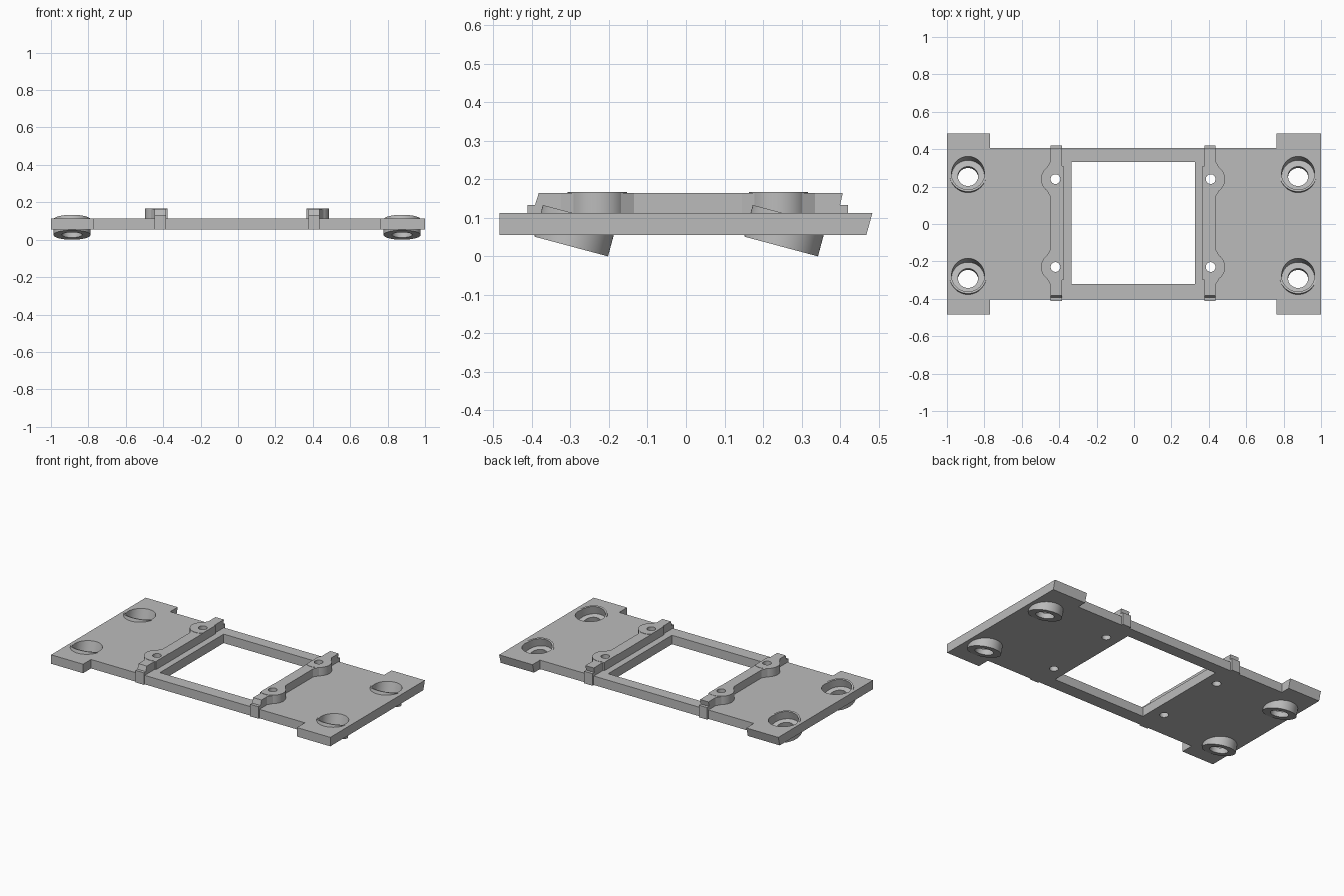
import bpy, math
from math import sin, cos, pi
from mathutils import Matrix, Vector

cube = bpy.data.objects.get("Cube")
if cube:
    bpy.data.objects.remove(cube, do_unlink=True)

grey = bpy.data.materials.new("plain_grey")
grey.use_nodes = True
COLOUR = (0.5, 0.5, 0.5, 1)
grey.diffuse_color = COLOUR
grey.node_tree.nodes["Principled BSDF"].inputs["Base Color"].default_value = COLOUR

MID = -0.005                    # centre line of the symmetric layout
BOTTOM, TOP = 0.055, 0.113      # plate heights
RAIL_TOP = 0.165
TILT = math.radians(15)
SIDES = {"left": 1, "right": -1}
SCREWS = {"front": -0.23, "back": 0.24}
CUPS = {"front": -0.298, "back": 0.247}


def prism(name, outline, low, high, place):
    """Extrude a 2D outline; place maps (a, b, height) to a point."""
    n = len(outline)
    verts = [place(a, b, h) for h in (low, high) for a, b in outline]
    faces = [list(range(n))[::-1], list(range(n, 2 * n))]
    faces += [(i, (i + 1) % n, n + (i + 1) % n, n + i) for i in range(n)]
    mesh = bpy.data.meshes.new(name)
    mesh.from_pydata(verts, [], faces)
    mesh.materials.append(grey)
    obj = bpy.data.objects.new(name, mesh)
    bpy.context.collection.objects.link(obj)
    # consistent outward normals
    import bmesh
    bm = bmesh.new()
    bm.from_mesh(mesh)
    bmesh.ops.recalc_face_normals(bm, faces=bm.faces)
    bm.to_mesh(mesh)
    bm.free()
    return obj


def upright(a, b, h):
    return (a, b, h)


def circle(r, x=0, y=0, n=48):
    return [(x + r * cos(2 * pi * i / n), y + r * sin(2 * pi * i / n)) for i in range(n)]


def rect(x0, x1, y0, y1):
    return [(x0, y0), (x1, y0), (x1, y1), (x0, y1)]


def cut(obj, cutters):
    bpy.context.view_layer.objects.active = obj
    for cutter in cutters:
        mod = obj.modifiers.new("cut", "BOOLEAN")
        mod.operation = "DIFFERENCE"
        mod.solver = "EXACT"
        mod.object = cutter
        bpy.ops.object.modifier_apply(modifier=mod.name)


# Base plate: wide end pads joined by a narrower middle
pad = 0.766
near, far = -0.403, 0.407
outline = [(-1, -0.484), (MID - pad, -0.484), (MID - pad, near), (MID + pad, near),
           (MID + pad, -0.484), (1, -0.484), (1, 0.484), (MID + pad, 0.484),
           (MID + pad, far), (MID - pad, far), (MID - pad, 0.484), (-1, 0.484)]
plate = prism("base_plate", outline, BOTTOM, TOP, upright)
for v in plate.data.vertices:           # back edge of the pads leans inward
    if v.co.y > 0.45 and v.co.z < 0.1:
        v.co.y -= 0.016
window = prism("window_cutter", rect(MID - 0.33, MID + 0.33, -0.32, 0.332), 0, 0.2, upright)
cutters = [window]
plate_cuts = [window]
parts = [plate]

# Rails with screw bosses
RAIL = [(-0.412, BOTTOM), (0.42, BOTTOM), (0.42, 0.133), (0.40, 0.133),
        (0.407, RAIL_TOP), (-0.382, RAIL_TOP), (-0.392, 0.133), (-0.412, 0.133)]
for side, s in SIDES.items():
    def along(a, b, h):
        return (MID + s * h, a, b)

    def mirrored(a, b, h):
        return (MID + s * a, b, h)

    rail = prism(side + "_rail", RAIL, 0.381, 0.441, along)
    strip = prism(side + "_rail_inner_strip", rect(0.372, 0.40, -0.30, 0.31),
                  0.09, RAIL_TOP, mirrored)
    holes = []
    for end, y in SCREWS.items():
        hole = prism("screw_hole_cutter", circle(0.026, 0.415, y, 32), 0, 0.3, mirrored)
        holes.append(hole)
        round_part = [(max(a, 0.372), b) for a, b in circle(0.077, 0.415, y)]
        clean = [p for i, p in enumerate(round_part)
                 if p[0] > 0.372 or round_part[i - 1][0] > 0.372
                 or round_part[(i + 1) % len(round_part)][0] > 0.372]
        boss = prism(f"{side}_{end}_boss", clean, 0.08, RAIL_TOP + 0.002, mirrored)
        flare = prism(f"{side}_{end}_boss_flare",
                      [(0.43, y - 0.095), (0.441, y - 0.095), (0.462, y - 0.06),
                       (0.462, y + 0.06), (0.441, y + 0.095), (0.43, y + 0.095)],
                      0.09, RAIL_TOP, mirrored)
        cut(boss, [hole])
        cut(flare, [hole])
        parts += [boss, flare]
    cut(rail, holes)
    cut(strip, holes)
    plate_cuts += holes
    cutters += holes
    parts += [rail, strip]

    # Tilted cups with a counterbore and a through hole
    for end, y in CUPS.items():
        frame = (Matrix.Translation((MID + s * 0.8825, y, 0.0256))
                 @ Matrix.Rotation(-TILT, 4, "X"))

        def tilted(a, b, h):
            return frame @ Vector((a, b, h))

        cup = prism(f"{side}_{end}_cup", circle(0.099, n=64), 0, 0.085, tilted)
        bore = prism("bore_cutter", circle(0.088, n=64), 0.032, 0.25, tilted)
        through = prism("through_cutter", circle(0.054), -0.1, 0.2, tilted)
        cut(cup, [bore, through])
        plate_cuts += [bore, through]
        cutters += [bore, through]
        parts.append(cup)

cut(plate, plate_cuts)
for c in cutters:
    bpy.data.objects.remove(c, do_unlink=True)

# Smooth round walls, keep hard edges
bpy.ops.object.select_all(action="DESELECT")
for p in parts:
    p.select_set(True)
bpy.context.view_layer.objects.active = plate
bpy.ops.object.shade_smooth_by_angle(angle=math.radians(30))
